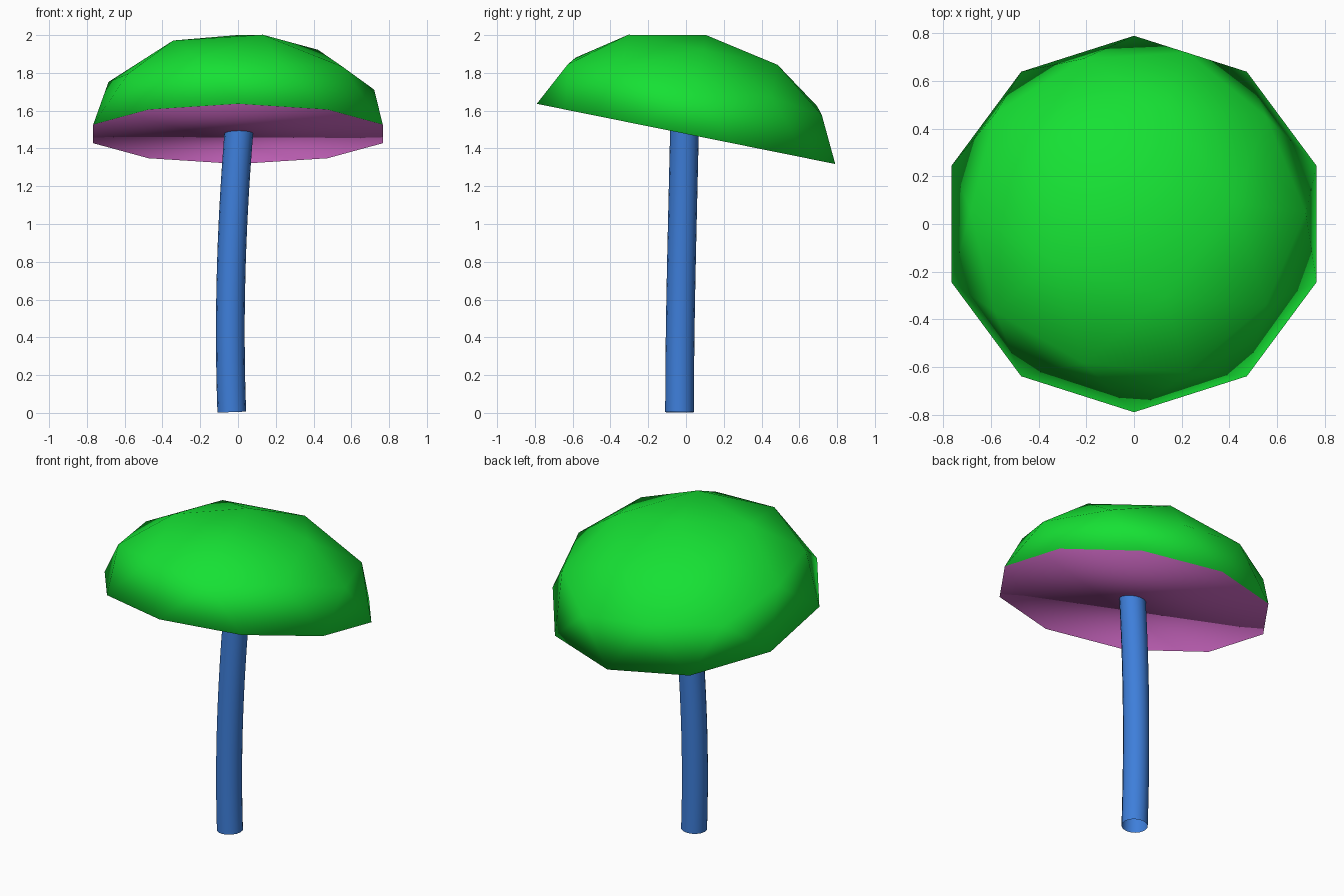
import bpy, bmesh, math
from mathutils import Matrix

if "Cube" in bpy.data.objects:
    bpy.data.objects.remove(bpy.data.objects["Cube"])


def material(name, rgb):
    m = bpy.data.materials.new(name)
    m.diffuse_color = (*rgb, 1)
    m.use_nodes = True
    m.node_tree.nodes["Principled BSDF"].inputs["Base Color"].default_value = m.diffuse_color
    return m


green = material("green", (0.008, 0.75, 0.034))
pink = material("pink", (0.51, 0.114, 0.456))
blue = material("blue", (0.048, 0.21, 0.70))

# Cap: flattened upper half of a low-poly icosphere, closed below, tilted to the back
bpy.ops.mesh.primitive_ico_sphere_add(subdivisions=2, radius=1)
cap = bpy.context.object
cap.name = cap.data.name = "mushroom_cap"
cap.data.materials.append(green)
cap.data.materials.append(pink)
bm = bmesh.new()
bm.from_mesh(cap.data)
bmesh.ops.delete(bm, geom=[v for v in bm.verts if v.co.z < -0.01], context='VERTS')

# Underside: one flat ten-sided face sharing the rim
rim = [e for e in bm.edges if e.is_boundary]
under = bmesh.ops.contextual_create(bm, geom=rim)["faces"]
bmesh.ops.recalc_face_normals(bm, faces=bm.faces)
for f in bm.faces:
    f.smooth = True
    f.material_index = 0
for f in under:
    f.material_index = 1
bm.transform(Matrix.Translation((0, 0, 1.477))
             @ Matrix.Rotation(math.radians(-11.4), 4, 'X')
             @ Matrix.Diagonal((0.806, 0.806, 0.534, 1)))
bm.to_mesh(cap.data)
bm.free()

# Stem: gently bent open tube running up into the cap
curve = bpy.data.curves.new("stem", 'CURVE')
curve.dimensions = '3D'
curve.bevel_depth = 0.076
curve.bevel_resolution = 6
curve.resolution_u = 12
path = curve.splines.new('BEZIER')
path.bezier_points.add(1)
ends = [((-0.033, -0.034, 0.004), (-0.02, -0.03, -0.5), (-0.052, -0.034, 0.52)),
        ((0.010, -0.007, 1.55), (-0.035, -0.018, 1.03), (0.05, 0, 2.0))]
for p, (co, left, right) in zip(path.bezier_points, ends):
    p.handle_left_type = p.handle_right_type = 'FREE'
    p.co, p.handle_left, p.handle_right = co, left, right
path.use_smooth = True
stem = bpy.data.objects.new("stem", curve)
bpy.context.collection.objects.link(stem)
curve.materials.append(blue)
